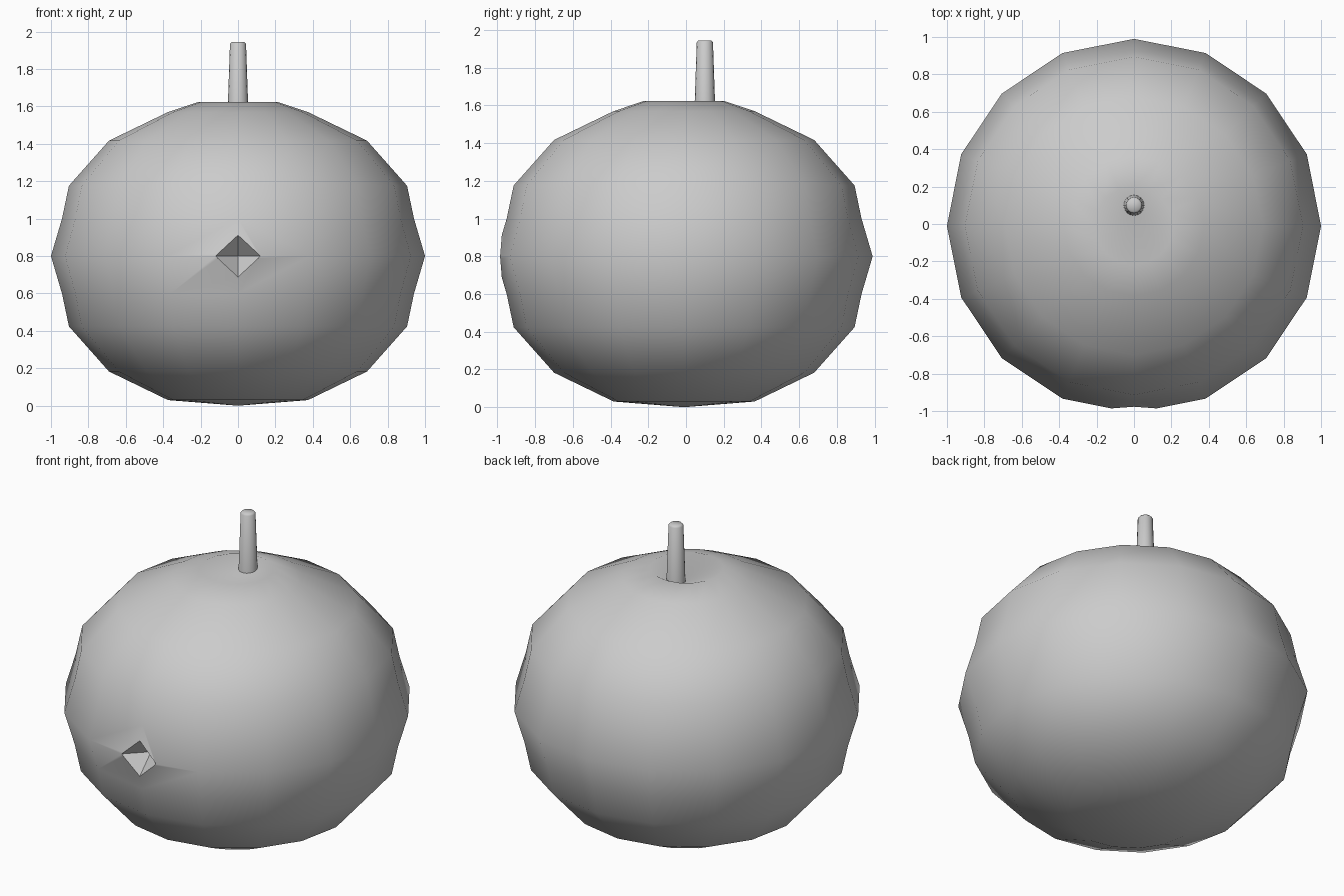
import bpy, bmesh
from math import cos, sin, pi, radians
from mathutils import Vector

SIDES = 16
SHIFT = -0.01      # body sits slightly forward

if "Cube" in bpy.data.objects:
    bpy.data.objects.remove(bpy.data.objects["Cube"], do_unlink=True)

grey = bpy.data.materials.new("plain_grey")
grey.use_nodes = True
colour = (0.6, 0.6, 0.6, 1)
grey.diffuse_color = colour
grey.node_tree.nodes["Principled BSDF"].inputs["Base Color"].default_value = colour


def lathe(name, profile, y, bottom, top):
    """Spin (radius, height) points around z, closed by a point at each end."""
    bm = bmesh.new()
    rings = []
    for r, z in profile:
        rings.append([bm.verts.new((r * cos(2 * pi * i / SIDES), y + r * sin(2 * pi * i / SIDES), z))
                      for i in range(SIDES)])
    ends = bm.verts.new(bottom), bm.verts.new(top)
    for i in range(SIDES):
        j = (i + 1) % SIDES
        for a, b in zip(rings, rings[1:]):
            bm.faces.new((a[i], a[j], b[j], b[i]))
        bm.faces.new((ends[0], rings[0][j], rings[0][i]))
        bm.faces.new((ends[1], rings[-1][i], rings[-1][j]))
    mesh = bpy.data.meshes.new(name)
    bm.to_mesh(mesh)
    bm.free()
    mesh.materials.append(grey)
    obj = bpy.data.objects.new(name, mesh)
    bpy.context.collection.objects.link(obj)
    return obj


def select(obj):
    bpy.ops.object.select_all(action="DESELECT")
    obj.select_set(True)
    bpy.context.view_layer.objects.active = obj


# Round body with a dimple on top, deepest under the stem
half = [(0.374, 0.77), (0.69, 0.617), (0.904, 0.376), (0.941, 0.2)]
profile = [(r, 0.8 - z) for r, z in half] + [(1.0, 0.8)]
profile += [(r, 0.8 + z) for r, z in reversed(half)] + [(0.21, 1.625)]
body = lathe("body", profile, SHIFT, (0, SHIFT, 0), (0, 0.1, 1.57))

# Diamond-shaped notch cut into the front
bm = bmesh.new()
R = 0.12
for axis in range(3):
    for sign in (-R, R):
        p = Vector((0, -0.985, 0.8))
        p[axis] += sign
        bm.verts.new(p)
bmesh.ops.convex_hull(bm, input=bm.verts)
mesh = bpy.data.meshes.new("notch_cutter")
bm.to_mesh(mesh)
bm.free()
mesh.materials.append(grey)
cutter = bpy.data.objects.new("notch_cutter", mesh)
bpy.context.collection.objects.link(cutter)
cutter.hide_render = True

select(body)
cut = body.modifiers.new("notch", "BOOLEAN")
cut.operation = "DIFFERENCE"
cut.solver = "EXACT"
cut.object = cutter
bpy.ops.object.modifier_apply(modifier=cut.name)
bpy.data.objects.remove(cutter, do_unlink=True)
bpy.ops.object.shade_smooth_by_angle(angle=radians(52))

# Tapered stem with a softened tip
stem = lathe("stem", [(0.058, 1.5), (0.043, 1.935), (0.034, 1.945)], 0.1,
             (0, 0.1, 1.5), (0, 0.1, 1.945))
select(stem)
bpy.ops.object.shade_smooth_by_angle(angle=radians(60))
